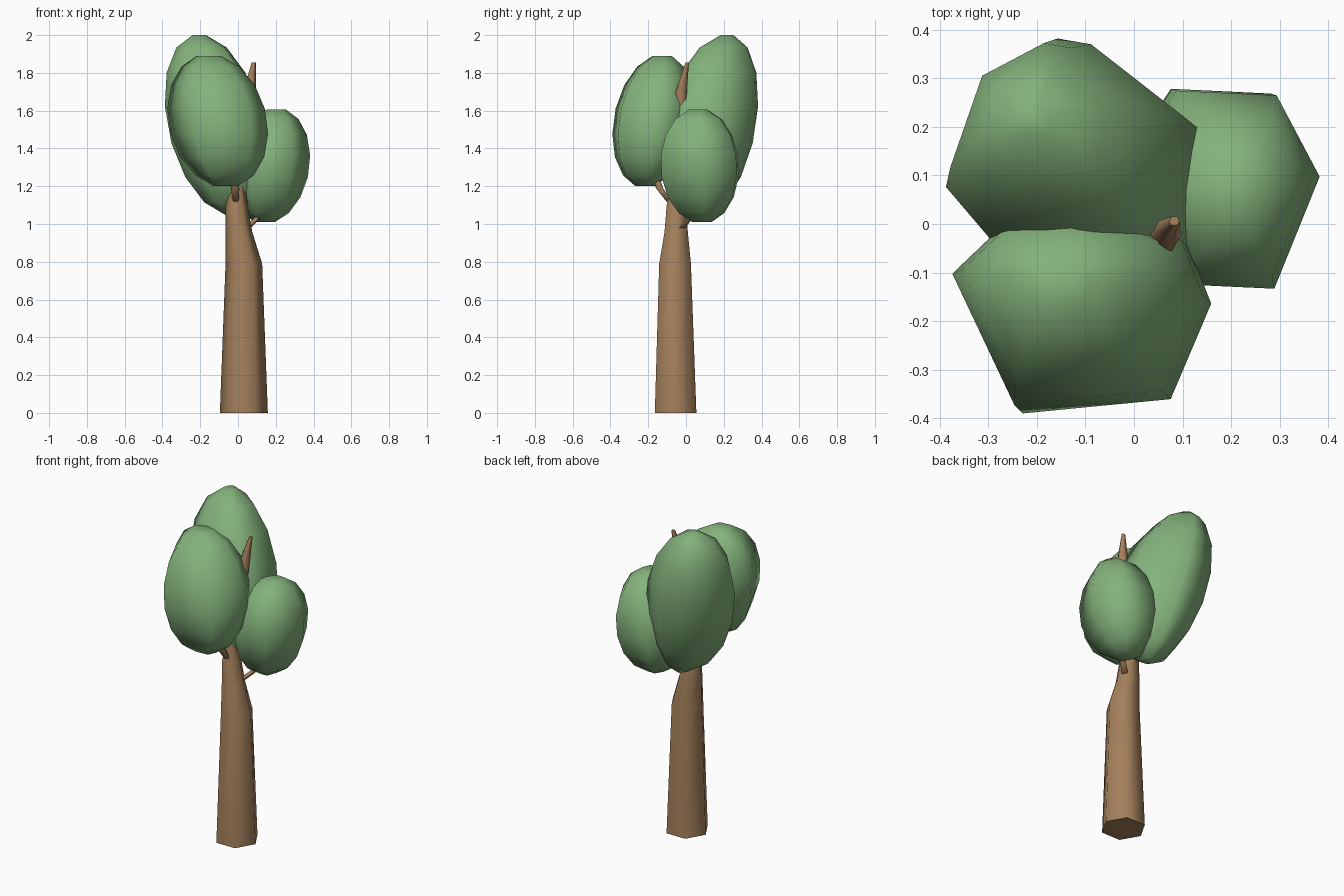
import bpy, bmesh, math
from mathutils import Vector

cube = bpy.data.objects.get("Cube")
if cube:
    bpy.data.objects.remove(cube)


def material(name, rgb):
    m = bpy.data.materials.new(name)
    m.use_nodes = True
    m.diffuse_color = (*rgb, 1)
    m.node_tree.nodes["Principled BSDF"].inputs["Base Color"].default_value = (*rgb, 1)
    return m


bark = material("bark brown", (0.37, 0.215, 0.105))
leaf = material("leaf green", (0.23, 0.445, 0.2))


def loft(name, rings, mat, angle):
    """Skin a stack of equal-length point rings and cap both ends."""
    bm = bmesh.new()
    loops = [[bm.verts.new(p) for p in ring] for ring in rings]
    n = len(loops[0])
    for a, b in zip(loops, loops[1:]):
        for i in range(n):
            j = (i + 1) % n
            bm.faces.new((a[i], a[j], b[j], b[i]))
    bm.faces.new(loops[0][::-1])
    bm.faces.new(loops[-1])
    bmesh.ops.recalc_face_normals(bm, faces=bm.faces)
    mesh = bpy.data.meshes.new(name)
    bm.to_mesh(mesh)
    bm.free()
    mesh.materials.append(mat)
    obj = bpy.data.objects.new(name, mesh)
    bpy.context.collection.objects.link(obj)
    bpy.ops.object.select_all(action='DESELECT')
    obj.select_set(True)
    bpy.context.view_layer.objects.active = obj
    bpy.ops.object.shade_smooth_by_angle(angle=math.radians(angle))


def limb(name, path, sides=6):
    """Tapered limb with level rings; path entries are (x, y, z, radius)."""
    turns = [math.tau * i / sides for i in range(sides)]
    rings = [[(x + r * math.cos(t), y + r * math.sin(t), z) for t in turns]
             for x, y, z, r in path]
    loft(name, rings, bark, 65)


def crown(name, outline, centre, bottom, top, lean, tip=14, levels=8):
    """Egg of leaves: a rounded stack of one outline, leaning with height."""
    c, lean = Vector(centre), Vector(lean)
    rings = []
    for k in range(levels):
        a = math.radians(tip + (180 - 2 * tip) * k / (levels - 1))
        h = -math.cos(a) / math.cos(math.radians(tip))
        z = (bottom + top) / 2 + h * (top - bottom) / 2
        ring = [c + lean * h + (Vector(p) - c) * math.sin(a) for p in outline]
        rings.append([(p.x, p.y, z) for p in ring])
    loft(name, rings, leaf, 80)


# Trunk and limbs
limb("trunk", [(0.031, -0.055, 0, 0.127), (0.031, -0.058, 0.79, 0.097),
               (0.004, -0.052, 0.96, 0.071), (-0.008, -0.052, 1.1, 0.058),
               (0, -0.05, 1.2, 0.035), (0.062, -0.025, 1.7, 0.034),
               (0.083, 0.006, 1.855, 0.011)])
limb("front_branch", [(-0.012, -0.09, 1.12, 0.017), (-0.015, -0.14, 1.19, 0.022),
                      (-0.06, -0.19, 1.35, 0.015)])
limb("left_branch", [(0.05, -0.02, 0.98, 0.018), (0.1, 0.02, 1.03, 0.018),
                     (0.18, 0.07, 1.2, 0.012)])

# Leaf crowns
crown("front_crown", [(0.155, -0.155), (0.11, -0.04), (-0.08, 0.035), (-0.26, -0.005),
                      (-0.37, -0.11), (-0.24, -0.385), (0.07, -0.355)],
      (-0.11, -0.17), 1.2, 1.89, (-0.045, 0.045))
crown("back_crown", [(0.135, 0.2), (-0.07, 0.36), (-0.14, 0.372), (-0.295, 0.29),
                     (-0.375, 0.06), (-0.26, -0.075), (-0.05, -0.115), (0.11, -0.07)],
      (-0.12, 0.15), 1.05, 2.0, (-0.085, 0.07), tip=8)
crown("left_crown", [(0.38, 0.1), (0.29, 0.27), (0.08, 0.28), (-0.05, 0.08),
                     (0.07, -0.125), (0.285, -0.135)],
      (0.175, 0.075), 1.01, 1.605, (0.03, -0.01))
